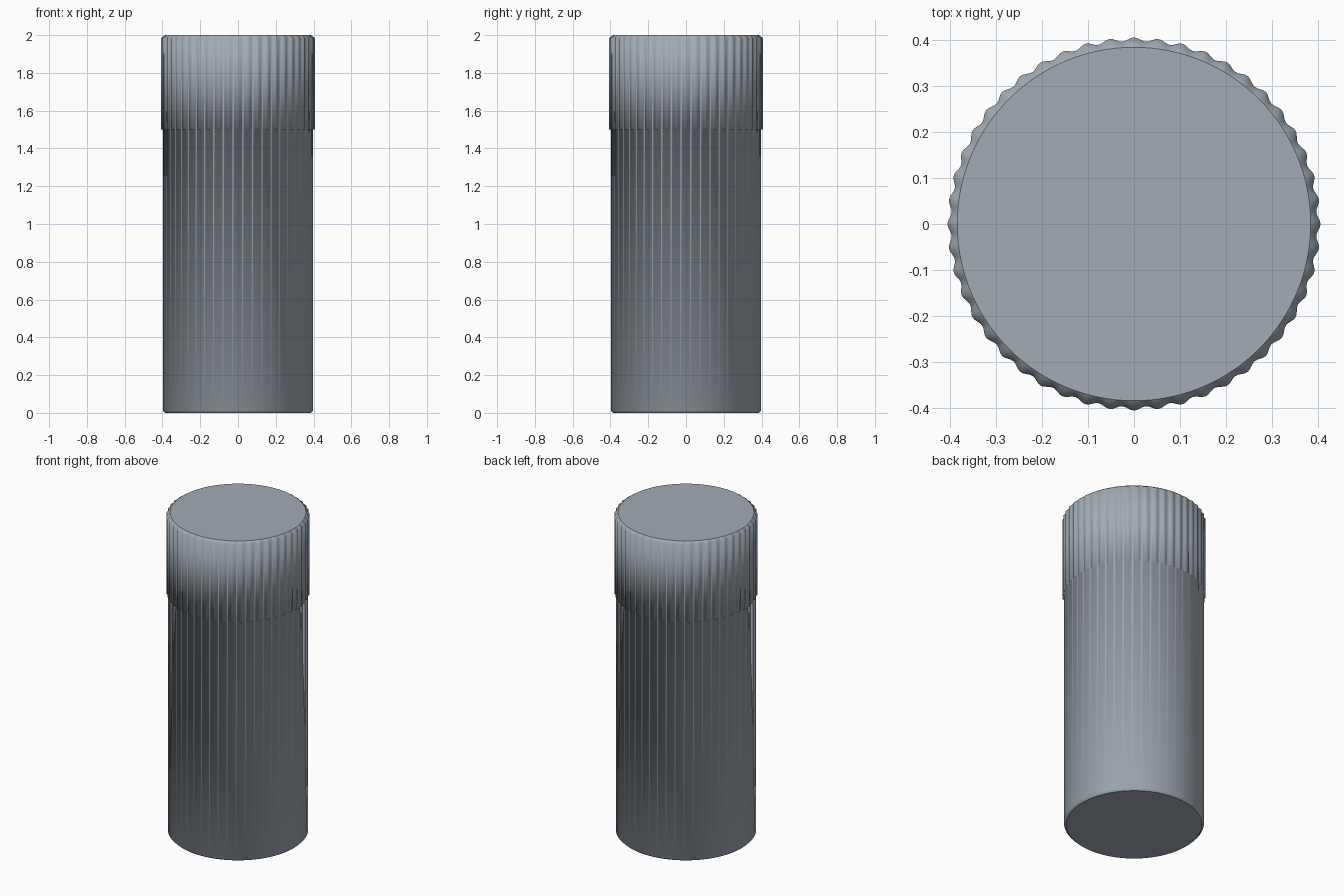
import bpy, bmesh, math

if "Cube" in bpy.data.objects:
    bpy.data.objects.remove(bpy.data.objects["Cube"])

FLUTES = 48
STEPS = 8                 # vertices per flute
N = FLUTES * STEPS
BODY_R = 0.398
FLUTE_H = 0.0085

steel = bpy.data.materials.new("blue_grey_metal")
steel.diffuse_color = (0.36, 0.41, 0.46, 1)
steel.use_nodes = True
steel.node_tree.nodes["Principled BSDF"].inputs["Base Color"].default_value = steel.diffuse_color

bm = bmesh.new()


def ring(z, radius, flute=0.0):
    """Closed ring of vertices, with optional rounded flutes."""
    verts = []
    for i in range(N):
        a = 2 * math.pi * i / N
        r = radius + flute * (0.5 + 0.5 * math.cos(FLUTES * a))
        verts.append(bm.verts.new((r * math.cos(a), r * math.sin(a), z)))
    return verts


# Shaft, small step out to the fluted head, chamfer at each end
rings = [
    ring(0.0, 0.385),
    ring(0.013, BODY_R),
    ring(1.5, BODY_R),
    ring(1.5, BODY_R, FLUTE_H),
    ring(1.985, BODY_R, FLUTE_H),
    ring(2.0, 0.385),
]
for low, high in zip(rings, rings[1:]):
    for i in range(N):
        j = (i + 1) % N
        bm.faces.new((low[i], low[j], high[j], high[i])).smooth = True

# Flat end discs with crisp rims
for loop in (rings[0][::-1], rings[-1]):
    disc = bm.faces.new(loop)
    disc.smooth = False
    for edge in disc.edges:
        edge.smooth = False

# Flute valleys run flush into the shaft
bmesh.ops.remove_doubles(bm, verts=rings[2] + rings[3], dist=0.0001)
bm.normal_update()

mesh = bpy.data.meshes.new("fluted_pin")
bm.to_mesh(mesh)
bm.free()
mesh.materials.append(steel)
pin = bpy.data.objects.new("fluted_pin", mesh)
bpy.context.collection.objects.link(pin)
